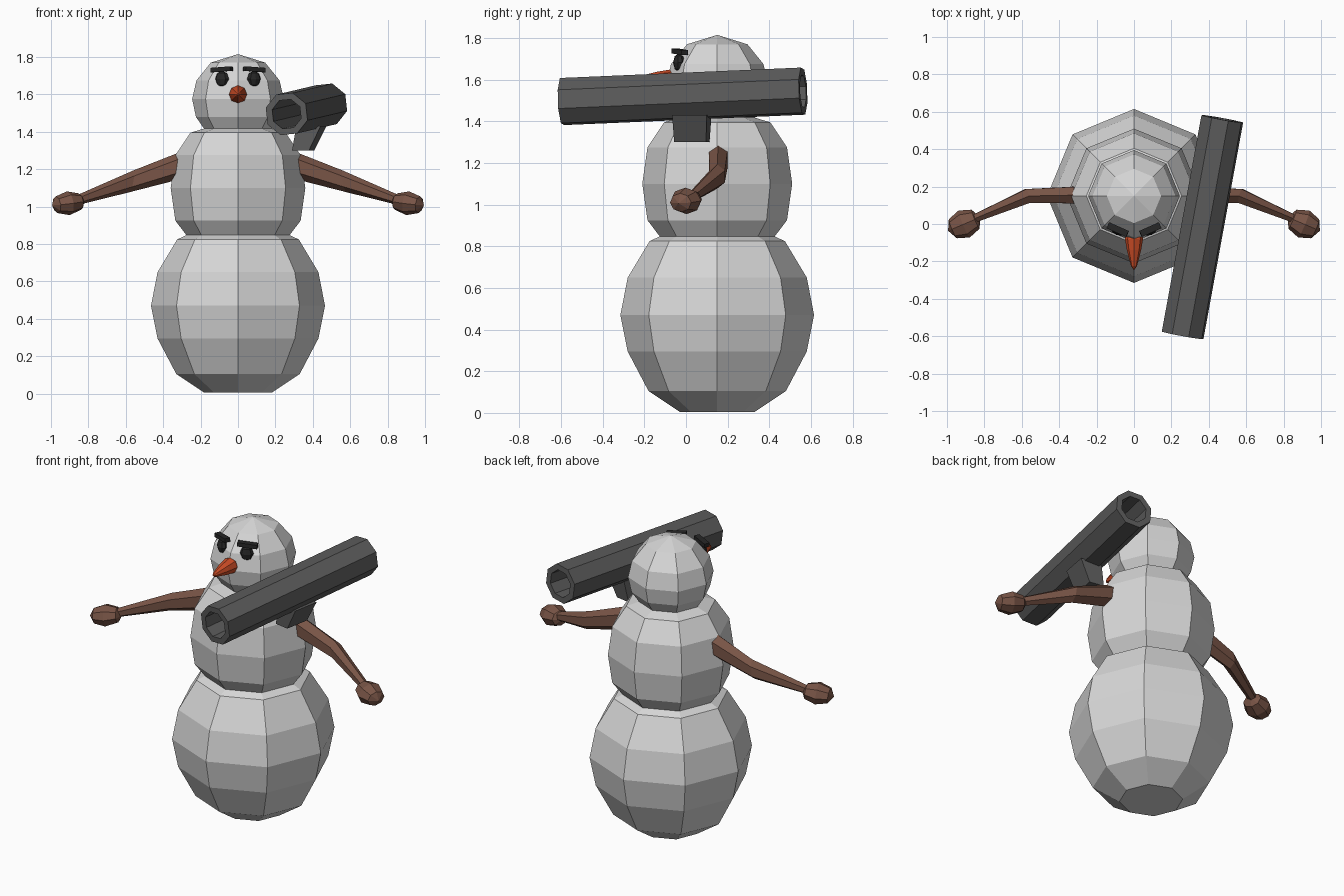
import bpy, bmesh, math
from mathutils import Vector, Matrix

if "Cube" in bpy.data.objects:
    bpy.data.objects.remove(bpy.data.objects["Cube"])


def material(name, rgb):
    m = bpy.data.materials.new(name)
    m.diffuse_color = (*rgb, 1)
    m.use_nodes = True
    m.node_tree.nodes["Principled BSDF"].inputs["Base Color"].default_value = m.diffuse_color
    return m


SNOW = material("snow", (0.68, 0.68, 0.68))
WOOD = material("brown wood", (0.19, 0.09, 0.062))
METAL = material("dark grey metal", (0.105, 0.105, 0.105))
CARROT = material("carrot orange", (0.62, 0.075, 0.02))
COAL = material("coal black", (0.02, 0.02, 0.02))


def finish(name, bm, mat):
    bmesh.ops.recalc_face_normals(bm, faces=bm.faces)
    me = bpy.data.meshes.new(name)
    bm.to_mesh(me)
    bm.free()
    me.materials.append(mat)
    ob = bpy.data.objects.new(name, me)
    bpy.context.collection.objects.link(ob)
    return ob


def loft(name, rings, mat, closed=False):
    """Skin a list of equal rings; cap the ends, or join last to first."""
    bm = bmesh.new()
    vs = [[bm.verts.new(p) for p in r] for r in rings]
    n = len(vs[0])
    pairs = list(zip(vs, vs[1:])) + ([(vs[-1], vs[0])] if closed else [])
    for a, b in pairs:
        for i in range(n):
            j = (i + 1) % n
            bm.faces.new((a[i], a[j], b[j], b[i]))
    if not closed:
        bm.faces.new(vs[0])
        bm.faces.new(vs[-1])
    bmesh.ops.remove_doubles(bm, verts=bm.verts, dist=0.0005)
    return finish(name, bm, mat)


def ring(c, u, v, n=8, start=0.0):
    c, u, v = Vector(c), Vector(u), Vector(v)
    out = []
    for i in range(n):
        a = start + 2 * math.pi * i / n
        out.append(c + u * math.cos(a) + v * math.sin(a))
    return out


def lathe(name, profile, mat):
    return loft(name, [ring((0, 0.15, z), (r, 0, 0), (0, r, 0)) for r, z in profile], mat)


def ellipsoid(name, centre, size, rot, mat, seg=8, rings=6):
    bm = bmesh.new()
    bmesh.ops.create_uvsphere(bm, u_segments=seg, v_segments=rings, radius=1)
    bm.transform(Matrix.Translation(centre) @ rot.to_4x4() @ Matrix.Diagonal((*size, 1)))
    return finish(name, bm, mat)


# Snowballs
lathe("lower_body", [(0.18, 0.005), (0.33, 0.105), (0.43, 0.295), (0.465, 0.47),
                     (0.43, 0.65), (0.325, 0.825), (0.18, 0.89)], SNOW)
lathe("upper_body", [(0.24, 0.80), (0.335, 0.925), (0.36, 1.10),
                     (0.335, 1.275), (0.255, 1.395), (0.14, 1.43)], SNOW)
lathe("head", [(0.13, 1.36), (0.17, 1.40), (0.225, 1.48), (0.245, 1.575),
               (0.222, 1.675), (0.145, 1.77), (0.0001, 1.815)], SNOW)

# Carrot nose
loft("nose", [ring((0, y, 1.60), (r, 0, 0), (0, 0, r)) for y, r in
              [(-0.03, 0.035), (-0.08, 0.048), (-0.14, 0.038), (-0.225, 0.016), (-0.243, 0.004)]], CARROT)

for side, s in (("left", -1), ("right", 1)):
    # Eye and slanted brow
    turn = Matrix.Rotation(s * math.radians(24), 3, 'Z')
    ellipsoid(side + "_eye", (s * 0.085, -0.034, 1.682), (0.04, 0.026, 0.044), turn, COAL, 8, 4)
    bm = bmesh.new()
    bmesh.ops.create_cube(bm, size=1)
    tilt = Matrix.Rotation(-s * math.radians(-4), 3, 'Y')
    bm.transform(Matrix.Translation((s * 0.087, -0.030, 1.734)) @ (turn @ tilt).to_4x4()
                 @ Matrix.Diagonal((0.115, 0.035, 0.024, 1)))
    finish(side + "_brow", bm, COAL)

    # Bent stick arm: (centre, sideways half-width, half-height, slant)
    sections = [((0.305, 0.155, 1.222), (0, 0.052, 0), 0.080, -0.022),
                ((0.57, 0.15, 1.135), (0.012, 0.042, 0), 0.058, -0.01),
                ((0.85, 0.03, 1.038), (0.012, 0.022, 0), 0.028, 0)]
    loft(side + "_arm", [ring((s * c[0], c[1], c[2]), (s * w[0], w[1], 0), (s * k, 0, h), 6, math.pi / 6)
                         for c, w, h, k in sections], WOOD)
    # Rounded hand, long axis following the arm
    aim = Vector((s * 0.9, -0.38, -0.12)).to_track_quat('Z', 'Y').to_matrix()
    ellipsoid(side + "_hand", (s * 0.908, 0.0, 1.018), (0.078, 0.064, 0.094), aim, WOOD, 8, 4)

# Hollow octagonal tube resting on the shoulder
front, back = Vector((0.26, -0.595, 1.495)), Vector((0.472, 0.562, 1.545))
axis = (back - front).normalized()
across = axis.cross(Vector((0, 0, 1))).normalized()
up = across.cross(axis)
START = math.radians(22.5 + 6)
loft("shoulder_tube", [ring(c, across * r, up * r, 8, START) for c, r in
                       [(front, 0.118), (back, 0.118), (back, 0.082), (front, 0.082)]], METAL, closed=True)

# Tapered grip below the tube
flat = Vector((axis.x, axis.y, 0)).normalized()
q = math.sqrt(2)
loft("tube_grip", [ring(c, across * w * q, flat * d * q, 4, math.pi / 4) for c, w, d in
                   [((0.348, 0.028, 1.30), 0.046, 0.078), ((0.392, 0.028, 1.43), 0.066, 0.084)]], METAL)
